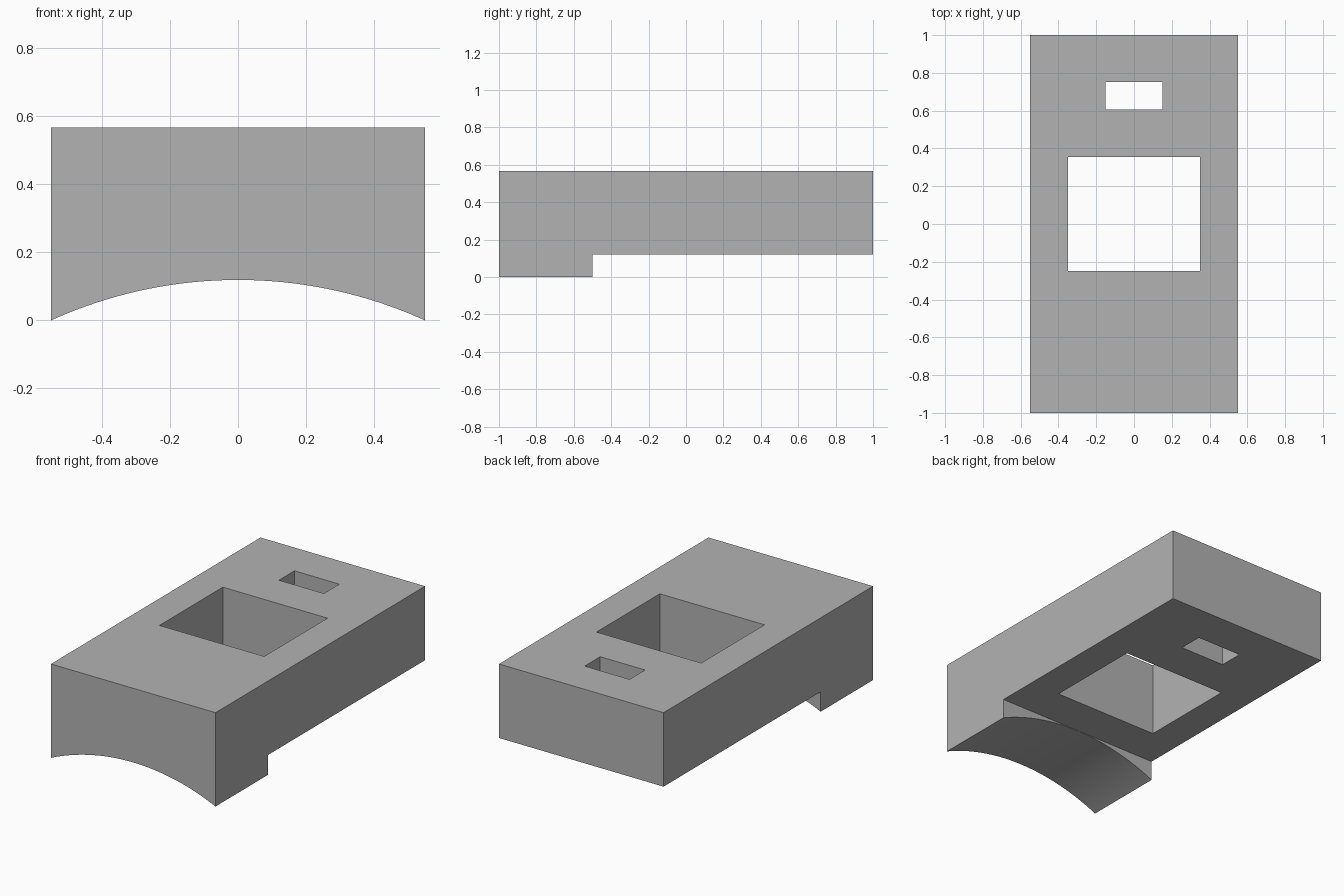
import bpy
import math

old = bpy.data.objects.get("Cube")
if old:
    bpy.data.objects.remove(old, do_unlink=True)

WIDTH, LENGTH, HEIGHT = 1.10, 2.0, 0.567
SLAB_BOTTOM, ARCH_RISE, STEP_Y = 0.12, 0.119, -0.5

grey = bpy.data.materials.new("plain grey")
grey.use_nodes = True
grey.diffuse_color = (0.45, 0.45, 0.45, 1)
grey.node_tree.nodes["Principled BSDF"].inputs["Base Color"].default_value = (0.45, 0.45, 0.45, 1)


def box(name, x, y, z):
    """Box spanning the given (low, high) range on each axis."""
    spans = (x, y, z)
    bpy.ops.mesh.primitive_cube_add(size=1, location=[(a + b) / 2 for a, b in spans])
    obj = bpy.context.object
    obj.name = name
    obj.scale = [b - a for a, b in spans]
    bpy.ops.object.transform_apply(location=True, rotation=True, scale=True)
    obj.data.materials.append(grey)
    return obj


# Main block
block = box("saddle_block", (-WIDTH / 2, WIDTH / 2), (-LENGTH / 2, LENGTH / 2), (0, HEIGHT))

# Cutters: rear underside relief, large window and small slot
cutters = [
    box("underside_cutter", (-1, 1), (STEP_Y, 1.5), (-0.5, SLAB_BOTTOM)),
    box("window_cutter", (-0.35, 0.35), (-0.25, 0.355), (-0.6, 1)),
    box("slot_cutter", (-0.15, 0.15), (0.605, 0.753), (-0.6, 1)),
]

# Cutter: round arch under the front foot
radius = ((WIDTH / 2) ** 2 + ARCH_RISE ** 2) / (2 * ARCH_RISE)
bpy.ops.mesh.primitive_cylinder_add(
    vertices=256, radius=radius, depth=0.8,
    location=(0, STEP_Y - 0.3, ARCH_RISE - radius), rotation=(math.pi / 2, 0, 0))
arch = bpy.context.object
arch.name = "arch_cutter"
arch.data.materials.append(grey)
cutters.append(arch)

# Apply the cuts
bpy.ops.object.select_all(action="DESELECT")
block.select_set(True)
bpy.context.view_layer.objects.active = block
for cutter in cutters:
    cut = block.modifiers.new(cutter.name, "BOOLEAN")
    cut.operation = "DIFFERENCE"
    cut.solver = "EXACT"
    cut.object = cutter
    bpy.ops.object.modifier_apply(modifier=cut.name)
    bpy.data.objects.remove(cutter, do_unlink=True)

bpy.ops.object.shade_smooth_by_angle(angle=math.radians(20))
